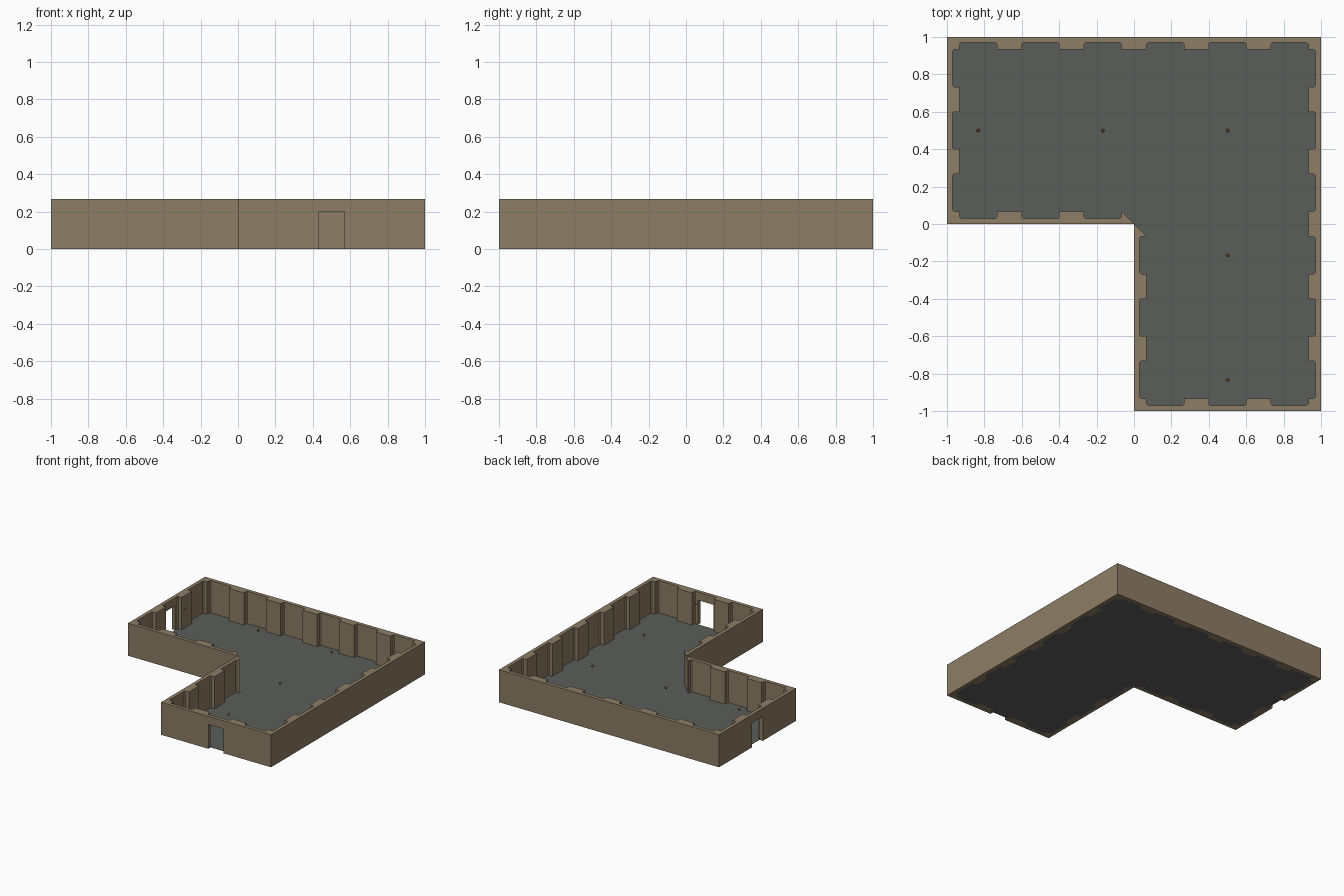
import bpy, bmesh
from mathutils import Vector

if "Cube" in bpy.data.objects:
    bpy.data.objects.remove(bpy.data.objects["Cube"])

H = 0.267            # wall height
THIN, THICK = 0.03, 0.067   # wall depth at recesses and at pilasters
C = 0.008            # chamfer in the recess corners
OUTER = [Vector(p) for p in [(-1, 0), (0, 0), (0, -1), (1, -1), (1, 1), (-1, 1)]]


def material(name, rgb):
    m = bpy.data.materials.new(name)
    m.diffuse_color = (*rgb, 1)
    m.use_nodes = True
    m.node_tree.nodes["Principled BSDF"].inputs["Base Color"].default_value = m.diffuse_color
    return m


stone = material("brown_stone", (0.266, 0.205, 0.130))
slate = material("grey_floor", (0.105, 0.110, 0.105))
amber = material("amber_lamp", (0.30, 0.15, 0.05))


def make(name, bm, mat):
    bmesh.ops.recalc_face_normals(bm, faces=bm.faces)
    me = bpy.data.meshes.new(name)
    bm.to_mesh(me)
    bm.free()
    me.materials.append(mat)
    ob = bpy.data.objects.new(name, me)
    bpy.context.collection.objects.link(ob)
    return ob


def prism(name, pts, z0, z1, mat):
    bm = bmesh.new()
    face = bm.faces.new([bm.verts.new((p[0], p[1], z0)) for p in pts])
    ext = bmesh.ops.extrude_face_region(bm, geom=[face], use_keep_orig=True)
    verts = [v for v in ext["geom"] if isinstance(v, bmesh.types.BMVert)]
    bmesh.ops.translate(bm, verts=verts, vec=(0, 0, z1 - z0))
    return make(name, bm, mat)


# inner outline: three recesses per unit of wall, pilasters between them
inner = []


def add(p):
    if not inner or (p - inner[-1]).length > 1e-4:
        inner.append(p)


for i, a in enumerate(OUTER):
    b = OUTER[(i + 1) % len(OUTER)]
    u = (b - a).normalized()
    n = Vector((-u.y, u.x))
    add(a + (u + n) * THICK)
    for m in range(round((b - a).length * 3)):
        s0, s1 = m / 3 + THICK, (m + 1) / 3 - THICK
        for s, d in [(s0, THICK), (s0, THIN + C), (s0 + C, THIN),
                     (s1 - C, THIN), (s1, THIN + C), (s1, THICK)]:
            add(a + u * s + n * d)
# at the inward corner the block wraps round, its corner point is already added
if (inner[0] - inner[-1]).length < 1e-4:
    inner.pop()

# walls: L block minus the room and the two doorways
walls = prism("walls", OUTER, 0, H, stone)
cutters = [
    prism("room_cutter", inner, -0.1, H + 0.1, stone),
    prism("front_door_cutter", [(0.43, -1.1), (0.57, -1.1), (0.57, -0.9), (0.43, -0.9)],
          -0.1, 0.2, stone),
    prism("left_door_cutter", [(-1.1, 0.43), (-0.9, 0.43), (-0.9, 0.57), (-1.1, 0.57)],
          -0.1, 0.2, stone),
]
for c in cutters:
    c.hide_render = True
    mod = walls.modifiers.new(c.name, 'BOOLEAN')
    mod.operation = 'DIFFERENCE'
    mod.solver = 'EXACT'
    mod.object = c
bpy.context.view_layer.update()
dg = bpy.context.evaluated_depsgraph_get()
result = bpy.data.meshes.new_from_object(walls.evaluated_get(dg))
walls.modifiers.clear()
walls.data = result
for c in cutters:
    bpy.data.objects.remove(c)

# floor fills the room
prism("floor", inner, 0, 0.002, slate)

# small lamps floating along the middle of both arms
for k, (x, y) in enumerate([(-0.833, 0.5), (-0.167, 0.5), (0.5, 0.5),
                            (0.5, -0.167), (0.5, -0.833)]):
    bm = bmesh.new()
    bmesh.ops.create_icosphere(bm, subdivisions=1, radius=0.012)
    bmesh.ops.translate(bm, verts=bm.verts, vec=(x, y, 0.24))
    make(f"lamp_{k + 1}", bm, amber)
